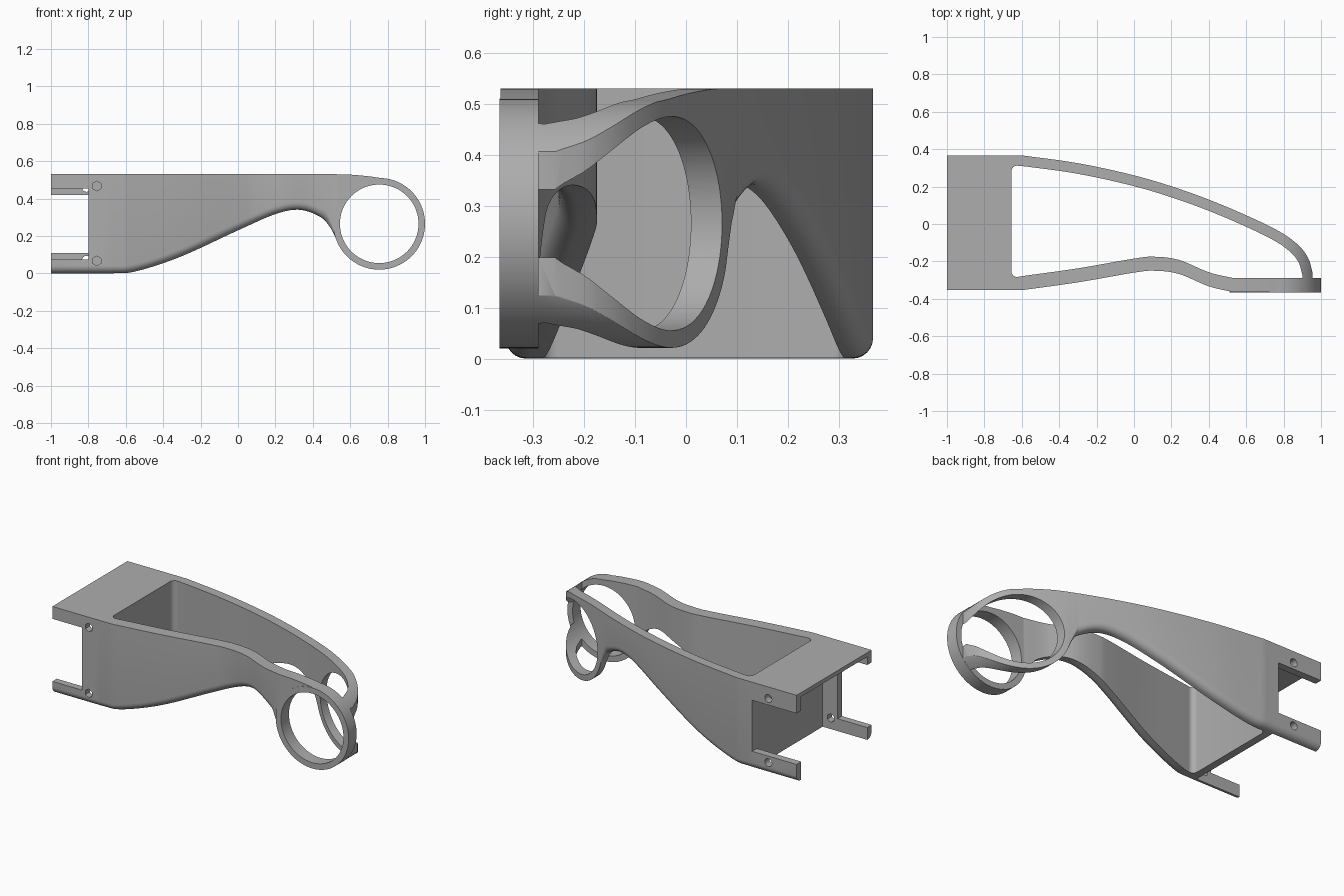
import bpy, bmesh, math
from mathutils import Vector

if "Cube" in bpy.data.objects:
    bpy.data.objects.remove(bpy.data.objects["Cube"])

grey = bpy.data.materials.new("plain grey")
grey.use_nodes = True
colour = (0.42, 0.42, 0.42, 1)
grey.diffuse_color = colour
grey.node_tree.nodes["Principled BSDF"].inputs["Base Color"].default_value = colour

RING_X, RING_Z, RING_R, HOLE_R = 0.755, 0.265, 0.245, 0.21


def curve(points, steps=10):
    """Smooth path through 2D points."""
    p = [Vector(q) for q in points]
    p = [2 * p[0] - p[1]] + p + [2 * p[-1] - p[-2]]
    out = []
    for i in range(1, len(p) - 2):
        a, b, c, d = p[i - 1:i + 3]
        for s in range(steps):
            t = s / steps
            out.append(0.5 * (2 * b + (c - a) * t + (2 * a - 5 * b + 4 * c - d) * t ** 2
                              + (3 * b - a - 3 * c + d) * t ** 3))
    return out + [p[-2]]


def height_at(path, x):
    if x <= path[0].x:
        return path[0].y
    for a, b in zip(path, path[1:]):
        if a.x <= x <= b.x and b.x > a.x:
            return a.y + (b.y - a.y) * (x - a.x) / (b.x - a.x)
    return path[-1].y


def make(name, bm):
    bmesh.ops.recalc_face_normals(bm, faces=bm.faces)
    mesh = bpy.data.meshes.new(name)
    bm.to_mesh(mesh)
    bm.free()
    mesh.materials.append(grey)
    obj = bpy.data.objects.new(name, mesh)
    bpy.context.collection.objects.link(obj)
    return obj


def loft(name, sections):
    bm = bmesh.new()
    rows = [[bm.verts.new(p) for p in s] for s in sections]
    n = len(rows[0])
    for a, b in zip(rows, rows[1:]):
        for i in range(n):
            bm.faces.new((a[i], a[(i + 1) % n], b[(i + 1) % n], b[i]))
    bm.faces.new(rows[0])
    bm.faces.new(rows[-1][::-1])
    return make(name, bm)


def box(name, x0, x1, y0, y1, z0, z1):
    return loft(name, [[(x, y0, z0), (x, y1, z0), (x, y1, z1), (x, y0, z1)] for x in (x0, x1)])


def rod(name, x, z, r, y0, y1, sides):
    angles = [2 * math.pi * i / sides for i in range(sides)]
    return loft(name, [[(x + r * math.sin(a), y, z + r * math.cos(a)) for a in angles]
                       for y in (y0, y1)])


def combine(target, other, operation):
    mod = target.modifiers.new("cut", "BOOLEAN")
    mod.operation = operation
    mod.solver = "EXACT"
    mod.object = other
    bpy.context.view_layer.objects.active = target
    bpy.ops.object.modifier_apply(modifier=mod.name)
    bpy.data.objects.remove(other)


# Plan outline of the two arms
back = curve([(-0.6, 0.367), (-0.3, 0.325), (0, 0.26), (0.25, 0.185), (0.5, 0.09),
              (0.75, -0.025), (0.87, -0.105), (0.93, -0.18), (0.955, -0.26)])
front = curve([(-0.6, -0.354), (-0.3, -0.312), (0, -0.26), (0.11, -0.25), (0.24, -0.267),
               (0.4, -0.333), (0.53, -0.364)])

# Side outline: swept belly and top edge, both running into the ring
arc = [math.pi * (0.5 - i / 48) for i in range(-24, 25)]
circle_r = RING_R - 0.001
belly = curve([(-0.68, 0), (-0.55, 0.01), (-0.31, 0.088), (0, 0.23), (0.2, 0.317),
               (0.33, 0.34), (0.44, 0.302), (0.49, 0.25), (0.515, 0.205)])
belly += [Vector((RING_X - circle_r * math.cos(a), RING_Z - circle_r * math.sin(a)))
          for a in sorted(arc) if RING_X - circle_r * math.cos(a) > 0.525]
belly += [Vector((RING_X + circle_r * math.cos(a), RING_Z - circle_r * math.sin(a)))
          for a in sorted(arc, reverse=True) if 0 <= a < math.pi / 2]
top = curve([(0.53, 0.53), (0.6, 0.528), (0.7, 0.519), (0.78, 0.507)])
top += [Vector((RING_X + circle_r * math.cos(a), RING_Z + circle_r * math.sin(a)))
        for a in sorted(arc, reverse=True)
        if a >= 0 and RING_X + circle_r * math.cos(a) > 0.79]


def section(x):
    y0, y1 = height_at(front, x), height_at(back, x)
    z0, z1 = height_at(belly, x), height_at(top, x)
    r = 0.04 * min(1, max(0.02, (0.53 - x) / 0.06))
    slope = (height_at(belly, x + 0.004) - height_at(belly, x - 0.004)) / 0.008
    rz = r * min(2, math.hypot(1, slope))
    quarter = [math.pi / 2 * i / 6 for i in range(7)]
    pts = [(x, y1, z1), (x, y0, z1)]
    pts += [(x, y0 + r - r * math.cos(a), z0 + rz - rz * math.sin(a)) for a in quarter]
    pts += [(x, y1 - r + r * math.cos(a), z0 + rz - rz * math.sin(a)) for a in quarter[::-1]]
    return pts


xs = [-1, -0.68] + [-0.66 + 0.02 * i for i in range(56)]
xs += [0.46 + 0.005 * i for i in range(21)] + [0.575 + 0.015 * i for i in range(19)]
xs += [0.855 + 0.005 * i for i in range(20)] + [0.954]
body = loft("bracket_body", [section(x) for x in xs])

# Round ring plate at the front
combine(body, rod("ring_plate", RING_X, RING_Z, RING_R, -0.366, -0.2895, 96), "UNION")

# Open pocket between the arms
inner_front = [(p.x, p.y + 0.075) for p in front]
inner_back = []
for i, p in enumerate(back):
    t = (back[min(i + 1, len(back) - 1)] - back[max(i - 1, 0)]).normalized()
    inner_back.append((p.x + t.y * 0.056, p.y - t.x * 0.056))
corner = [math.pi / 2 * i / 6 for i in range(7)]
left_x, r = -0.655, 0.03
plan = [(left_x + r - r * math.cos(a), -0.283 + r - r * math.sin(a)) for a in corner]
plan += [p for p in inner_front if p[0] > left_x + r + 0.03]
plan += [(0.9, -0.289)]
plan += [p for p in inner_back[::-1] if p[0] > left_x + r + 0.03 and p[1] > -0.285]
plan += [(left_x + r - r * math.cos(a), 0.312 - r + r * math.sin(a)) for a in corner[::-1]]
combine(body, loft("pocket", [[(x, y, z) for x, y in plan] for z in (-0.2, 0.8)]), "DIFFERENCE")

# Through hole of the ring
combine(body, rod("ring_hole", RING_X, RING_Z, HOLE_R, -0.6, 0.6, 96), "DIFFERENCE")

# Hollow end below the top plate, leaving four rails
combine(body, box("end_cavity", -1.2, -0.7, -0.312, 0.322, -0.2, 0.505), "DIFFERENCE")
combine(body, box("front_window", -1.2, -0.8, -0.6, -0.2, 0.075, 0.455), "DIFFERENCE")
combine(body, box("back_window", -1.2, -0.701, 0.2, 0.6, 0.11, 0.42), "DIFFERENCE")

# Screw holes
for z in (0.067, 0.467):
    combine(body, rod("front_screw", -0.755, z, 0.026, -0.5, -0.2, 6), "DIFFERENCE")
for z in (0.07, 0.46):
    combine(body, rod("back_screw", -0.81, z, 0.024, 0.2, 0.5, 16), "DIFFERENCE")

bpy.ops.object.select_all(action="DESELECT")
body.select_set(True)
bpy.context.view_layer.objects.active = body
bpy.ops.object.shade_smooth_by_angle(angle=math.radians(30))
